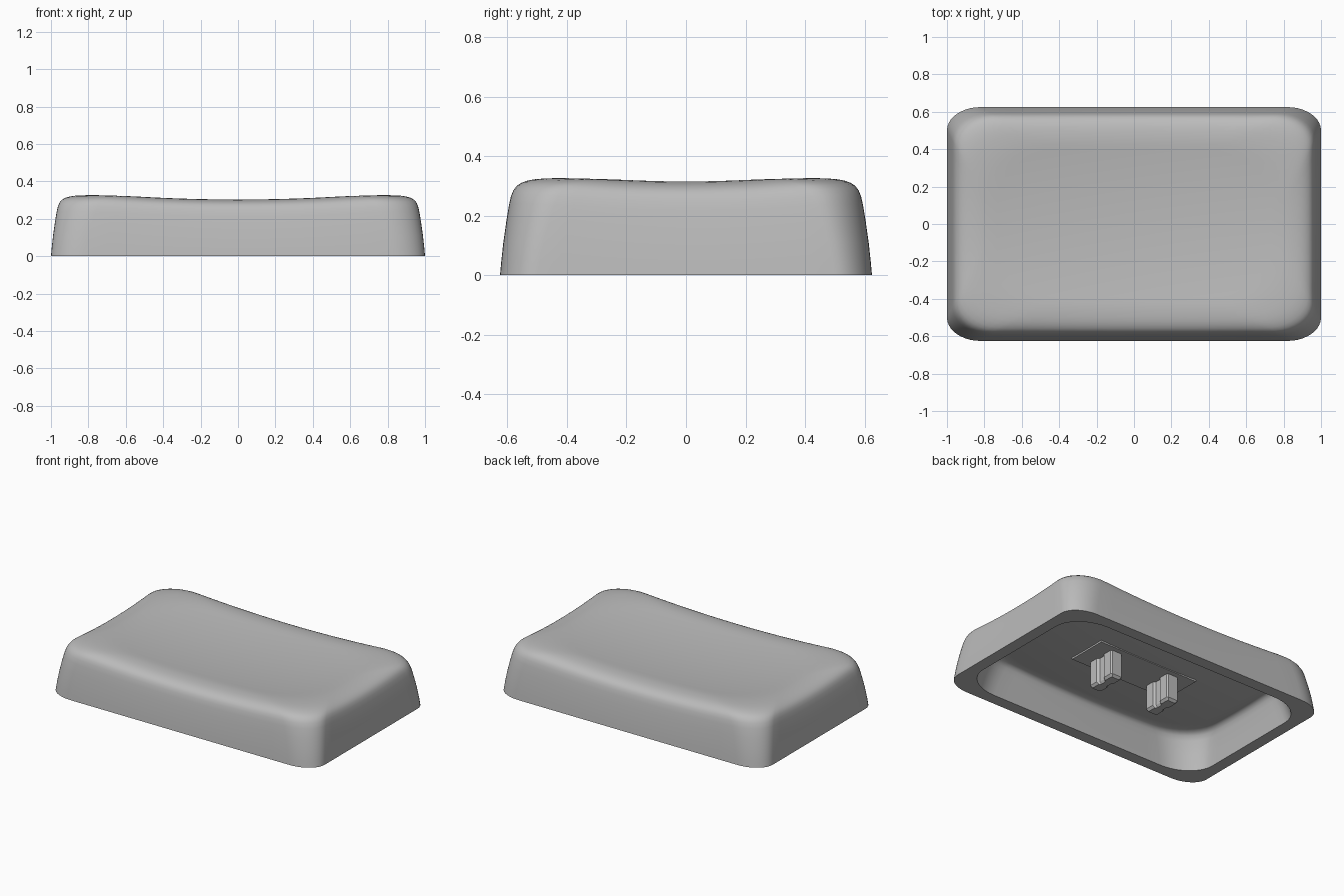
import bpy
import bmesh
import math

cube = bpy.data.objects.get("Cube")
if cube:
    bpy.data.objects.remove(cube, do_unlink=True)

HALF_X, HALF_Y = 1.0, 0.625
STEM_X = 0.225

grey = bpy.data.materials.new("light grey plastic")
grey.use_nodes = True
grey.diffuse_color = (0.5, 0.5, 0.5, 1)
grey.node_tree.nodes["Principled BSDF"].inputs["Base Color"].default_value = (0.5, 0.5, 0.5, 1)


def finish(name, bm, smooth=None):
    """Turn a bmesh into a named object with the grey material."""
    bmesh.ops.recalc_face_normals(bm, faces=bm.faces)
    mesh = bpy.data.meshes.new(name)
    bm.to_mesh(mesh)
    bm.free()
    mesh.materials.append(grey)
    ob = bpy.data.objects.new(name, mesh)
    bpy.context.collection.objects.link(ob)
    if smooth:
        bpy.ops.object.select_all(action="DESELECT")
        ob.select_set(True)
        bpy.context.view_layer.objects.active = ob
        bpy.ops.object.shade_smooth_by_angle(angle=math.radians(smooth))
    return ob


def outline(inset, scale=1.0, arc=10, edge=14):
    """Rounded rectangle whose corners soften as it is inset."""
    rx, ry = 0.18 + 0.9 * inset, 0.125 + 0.9 * inset
    cx, cy = HALF_X - inset - rx, HALF_Y - inset - ry
    corners = []
    for i, (sx, sy) in enumerate(((1, 1), (-1, 1), (-1, -1), (1, -1))):
        angles = [math.pi / 2 * (i + k / arc) for k in range(arc + 1)]
        corners.append([(sx * cx + rx * math.cos(a), sy * cy + ry * math.sin(a)) for a in angles])
    pts = []
    for i, corner in enumerate(corners):
        pts += corner
        (ax, ay), (bx, by) = corner[-1], corners[(i + 1) % 4][0]
        pts += [(ax + (bx - ax) * k / edge, ay + (by - ay) * k / edge) for k in range(1, edge)]
    return [(x * scale, y * scale) for x, y in pts]


def top_height(x, y):
    return 0.279 + 0.056 * x * x + 0.127 * y * y


def ceiling_height(x, y):
    return 0.186 + 0.05 * x * x + 0.1 * y * y


# Cap shell: one loft from the dished top, down the walls, under the rim and up into the cavity
outer_profile = [(0.2, 1), (0.165, 0.99), (0.13, 0.97), (0.105, 0.948), (0.085, 0.922),
                 (0.068, 0.89), (0.055, 0.855), (0.045, 0.81), (0.037, 0.75), (0.03, 0.66),
                 (0.021, 0.5), (0.011, 0.3), (0.004, 0.12), (0, 0)]
inner_profile = [(0.08, 0), (0.095, 0.4), (0.11, 0.75), (0.118, 0.88), (0.13, 0.96), (0.15, 1)]
fill = [k / 12 for k in range(1, 12)]

rings = [(0.2, s, 1, top_height) for s in fill]
rings += [(d, 1, t, top_height) for d, t in outer_profile]
rings += [(d, 1, t, ceiling_height) for d, t in inner_profile]
rings += [(0.15, s, 1, ceiling_height) for s in reversed(fill)]

bm = bmesh.new()
loops = []
for inset, scale, level, height in rings:
    loops.append([bm.verts.new((x, y, level * height(x, y))) for x, y in outline(inset, scale)])
count = len(loops[0])
for a, b in zip(loops, loops[1:]):
    for i in range(count):
        j = (i + 1) % count
        bm.faces.new((a[i], a[j], b[j], b[i]))
for loop, height in ((loops[0], top_height), (loops[-1], ceiling_height)):
    centre = bm.verts.new((0, 0, height(0, 0)))
    for i in range(count):
        bm.faces.new((loop[i], loop[(i + 1) % count], centre))
finish("cap_shell", bm, 40)

# Flat mounting plate set into the cavity ceiling
bm = bmesh.new()
bmesh.ops.create_cube(bm, size=1)
bmesh.ops.scale(bm, vec=(0.76, 0.28, 0.03), verts=bm.verts)
bmesh.ops.translate(bm, vec=(0, 0, 0.198), verts=bm.verts)
finish("mounting_plate", bm)

# Two grooved stems with chamfered tips
half_section = [(0.045, 0.095), (0.045, 0.035), (0.03, 0.02), (0.03, -0.02),
                (0.045, -0.035), (0.045, -0.095), (0.035, -0.105)]
section = [(0.035, 0.105)] + half_section
section += [(-x, -y) for x, y in section]
for side, name in ((1, "left_stem"), (-1, "right_stem")):
    bm = bmesh.new()
    layers = []
    for z, sx, sy in ((0.002, 0.72, 0.88), (0.018, 1, 1), (0.2, 1, 1)):
        layers.append([bm.verts.new((side * STEM_X + x * sx, y * sy, z)) for x, y in section])
    for a, b in zip(layers, layers[1:]):
        for i in range(len(section)):
            j = (i + 1) % len(section)
            bm.faces.new((a[i], a[j], b[j], b[i]))
    bm.faces.new(layers[0])
    bm.faces.new(layers[-1])
    finish(name, bm)
